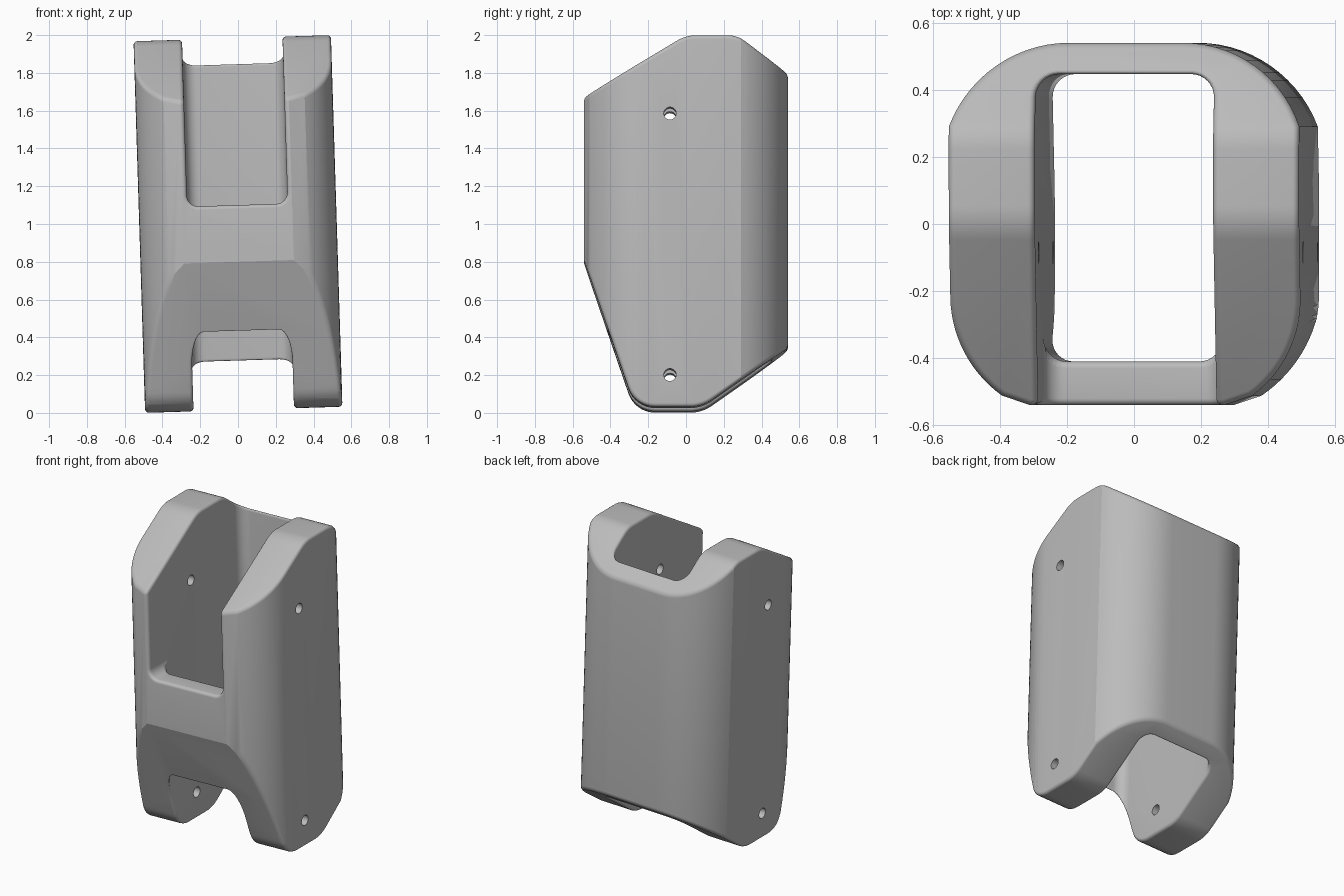
import bpy, bmesh, math
from mathutils import Vector, Matrix

if "Cube" in bpy.data.objects:
    bpy.data.objects.remove(bpy.data.objects["Cube"])

WALL = 0.266     # half width of the inner channel
SIDE = 0.522     # half width of the body
DEPTH = 0.54     # half depth of the body


def rounded(corners, steps=8):
    """Outline from (a, b, radius) corners, each replaced by a tangent arc."""
    out = []
    for i, (a, b, r) in enumerate(corners):
        p = Vector((a, b))
        if r == 0:
            out.append(p)
            continue
        u = (Vector(corners[i - 1][:2]) - p).normalized()
        v = (Vector(corners[(i + 1) % len(corners)][:2]) - p).normalized()
        half = u.angle(v) / 2
        centre = p + (u + v).normalized() * (r / math.sin(half))
        start = p + u * (r / math.tan(half)) - centre
        sweep = start.angle_signed(p + v * (r / math.tan(half)) - centre)
        for k in range(steps + 1):
            out.append(centre + Matrix.Rotation(-sweep * k / steps, 2) @ start)
    return out


def arc(cx, cy, r, start, end, steps=14):
    angles = [math.radians(start + (end - start) * k / steps) for k in range(steps + 1)]
    return [Vector((cx + r * math.cos(t), cy + r * math.sin(t))) for t in angles]


def prism(name, outline, place, low, high):
    """Extrude an outline; place(a, b, c) gives the 3D position."""
    bm = bmesh.new()
    rings = [[bm.verts.new(place(p.x, p.y, c)) for p in outline] for c in (low, high)]
    n = len(outline)
    for ring in rings:
        bm.faces.new(ring)
    for i in range(n):
        j = (i + 1) % n
        bm.faces.new((rings[0][i], rings[0][j], rings[1][j], rings[1][i]))
    bmesh.ops.recalc_face_normals(bm, faces=bm.faces)
    mesh = bpy.data.meshes.new(name)
    bm.to_mesh(mesh)
    bm.free()
    obj = bpy.data.objects.new(name, mesh)
    bpy.context.scene.collection.objects.link(obj)
    return obj


def along_x(a, b, c):
    return (c, a, b)


def along_y(a, b, c):
    return (a, c, b)


def along_z(a, b, c):
    return (a, b, c)


# Body: horizontal section with big rounded corners
right_half = [Vector((0.29, -DEPTH))]
right_half += arc(SIDE - 0.36, -0.22, 0.36, -54, 0)
right_half += arc(0.17, 0.166, 0.374, 19.4, 90)
section = right_half + [Vector((-p.x, p.y)) for p in reversed(right_half)]
body = prism("bracket_body", section, along_z, -1.2, 1.2)

# Side silhouette that trims the body
profile = rounded([
    (-DEPTH - 0.1, 0.60, 0), (0.0, 0.984, 0.2), (0.27, 0.984, 0.15),
    (DEPTH + 0.1, 0.713, 0), (DEPTH + 0.1, -0.596, 0), (0.085, -0.984, 0.2),
    (-0.27, -0.984, 0.15), (-DEPTH, -0.2, 0), (-DEPTH - 0.1, 0.1, 0)])
trim = prism("side_trim", profile, along_x, -0.8, 0.8)

# Channel through the body, and the open slot in the front wall
channel = prism("channel_cutter", rounded([
    (-WALL, -0.41, 0.07), (WALL, -0.41, 0.07),
    (WALL, 0.447, 0.07), (-WALL, 0.447, 0.07)]), along_z, -1.3, 1.3)
slot = prism("slot_cutter", rounded([
    (-WALL, 0.1, 0.06), (WALL, 0.1, 0.06),
    (WALL, 1.3, 0), (-WALL, 1.3, 0)]), along_y, -0.8, -0.2)

# Pin holes through both side walls
holes = [prism("pin_hole_cutter", arc(-0.085, z, 0.033, 0, 345, 23), along_x, -0.8, 0.8)
         for z in (0.57, -0.815)]


def boolean(cutter, operation):
    mod = body.modifiers.new(cutter.name, 'BOOLEAN')
    mod.object = cutter
    mod.operation = operation
    mod.solver = 'EXACT'
    cutter.hide_render = True


boolean(trim, 'INTERSECT')
boolean(channel, 'DIFFERENCE')
boolean(slot, 'DIFFERENCE')

# Merge flat areas, then soften the hard edges before drilling
flat = body.modifiers.new("merge_flats", 'DECIMATE')
flat.decimate_type = 'DISSOLVE'
flat.angle_limit = math.radians(0.5)
soft = body.modifiers.new("soft_edges", 'BEVEL')
soft.width = 0.02
soft.segments = 6
soft.limit_method = 'ANGLE'
soft.angle_limit = math.radians(35)
soft.use_clamp_overlap = False
for hole in holes:
    boolean(hole, 'DIFFERENCE')

# Bake the shape and remove the cutters
deps = bpy.context.evaluated_depsgraph_get()
baked = bpy.data.meshes.new_from_object(body.evaluated_get(deps))
body.modifiers.clear()
body.data = baked
for cutter in [trim, channel, slot] + holes:
    bpy.data.objects.remove(cutter)

# Plain grey finish
grey = bpy.data.materials.new("plain_grey")
grey.use_nodes = True
colour = (0.5, 0.5, 0.5, 1)
grey.diffuse_color = colour
grey.node_tree.nodes["Principled BSDF"].inputs["Base Color"].default_value = colour
body.data.materials.clear()
body.data.materials.append(grey)

# Smooth shading, and the slight sideways lean
bpy.ops.object.select_all(action='DESELECT')
body.select_set(True)
bpy.context.view_layer.objects.active = body
bpy.ops.object.shade_smooth_by_angle(angle=math.radians(17))
body.rotation_euler = (0, math.radians(-1.78), 0)
body.location = (0, 0, 1)
